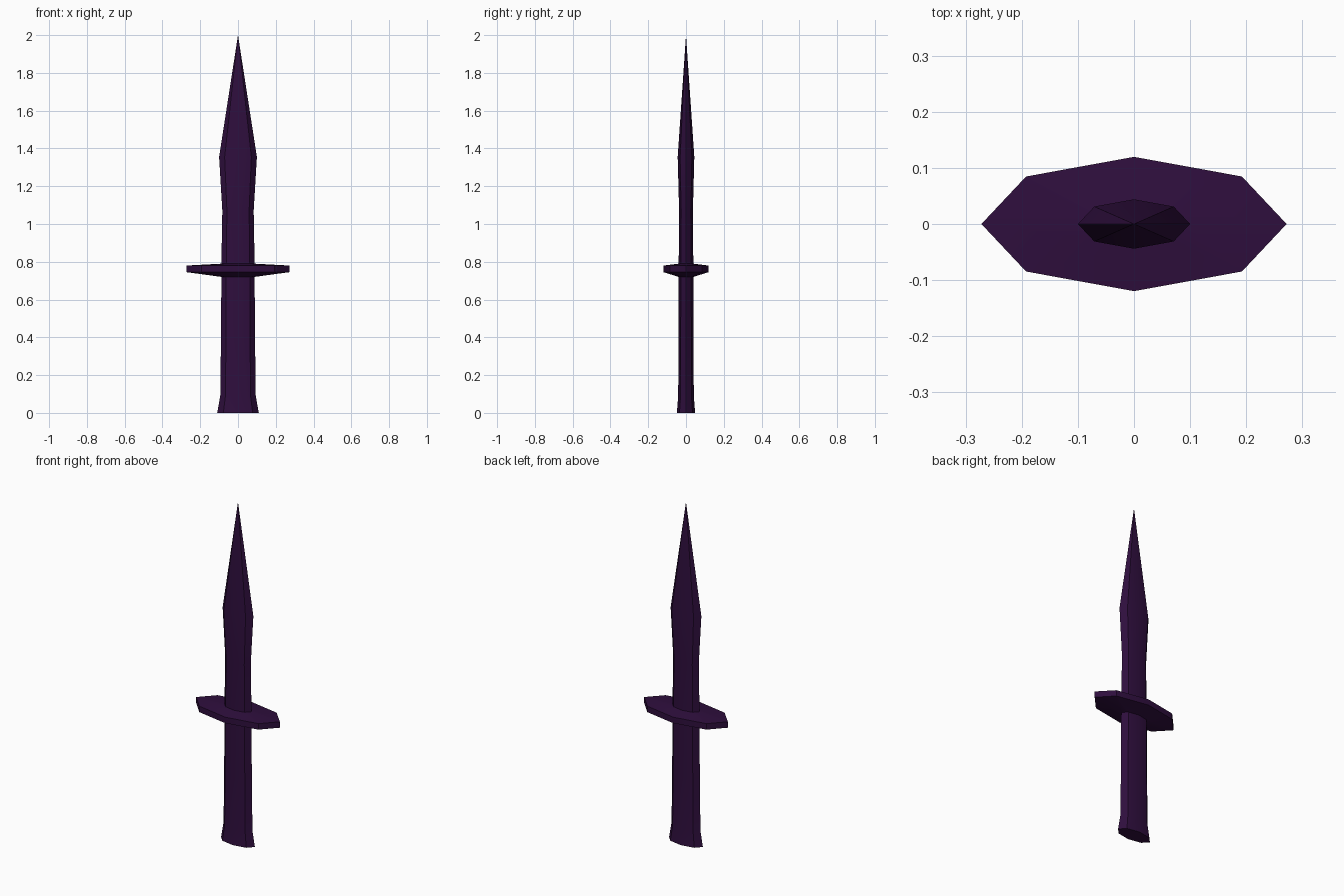
import bpy
import bmesh
import math

SIDES = 8
DEPTH = 0.44  # flattening of the cross-section along y

if "Cube" in bpy.data.objects:
    bpy.data.objects.remove(bpy.data.objects["Cube"], do_unlink=True)

COLOUR = (0.028, 0.0045, 0.047, 1.0)
purple = bpy.data.materials.new("dark_purple")
purple.use_nodes = True
purple.diffuse_color = COLOUR
bsdf = next(n for n in purple.node_tree.nodes if n.type == 'BSDF_PRINCIPLED')
bsdf.inputs["Base Color"].default_value = COLOUR


def lathe(name, profile, cap_bottom=False):
    """Skin flattened octagonal rings given as (radius, height), bottom to top."""
    bm = bmesh.new()
    rings = []
    for radius, z in profile:
        if radius == 0:
            rings.append([bm.verts.new((0, 0, z))] * SIDES)
            continue
        angles = [2 * math.pi * i / SIDES for i in range(SIDES)]
        rings.append([bm.verts.new((radius * math.cos(a), radius * DEPTH * math.sin(a), z))
                      for a in angles])
    for low, high in zip(rings, rings[1:]):
        for i in range(SIDES):
            j = (i + 1) % SIDES
            corners = [low[i], low[j], high[j], high[i]]
            bm.faces.new(list(dict.fromkeys(corners)))
    if cap_bottom:
        bm.faces.new(rings[0][::-1])
    mesh = bpy.data.meshes.new(name)
    bm.to_mesh(mesh)
    bm.free()
    mesh.materials.append(purple)
    obj = bpy.data.objects.new(name, mesh)
    bpy.context.collection.objects.link(obj)
    bpy.ops.object.select_all(action='DESELECT')
    obj.select_set(True)
    bpy.context.view_layer.objects.active = obj
    bpy.ops.object.shade_smooth_by_angle(angle=math.radians(30))
    return obj


# Parts share their end rings, so they join without inner walls
grip_top = (0.088, 0.72)
blade_root = (0.088, 0.79)

# Grip with flared pommel
lathe("grip", [(0.11, 0), (0.094, 0.09), (0.09, 0.4), grip_top], cap_bottom=True)

# Wide crossguard
lathe("guard", [grip_top, (0.272, 0.745), (0.272, 0.78), blade_root])

# Waisted blade running to a point
lathe("blade", [blade_root, (0.083, 1.07), (0.1, 1.355), (0, 2)])
